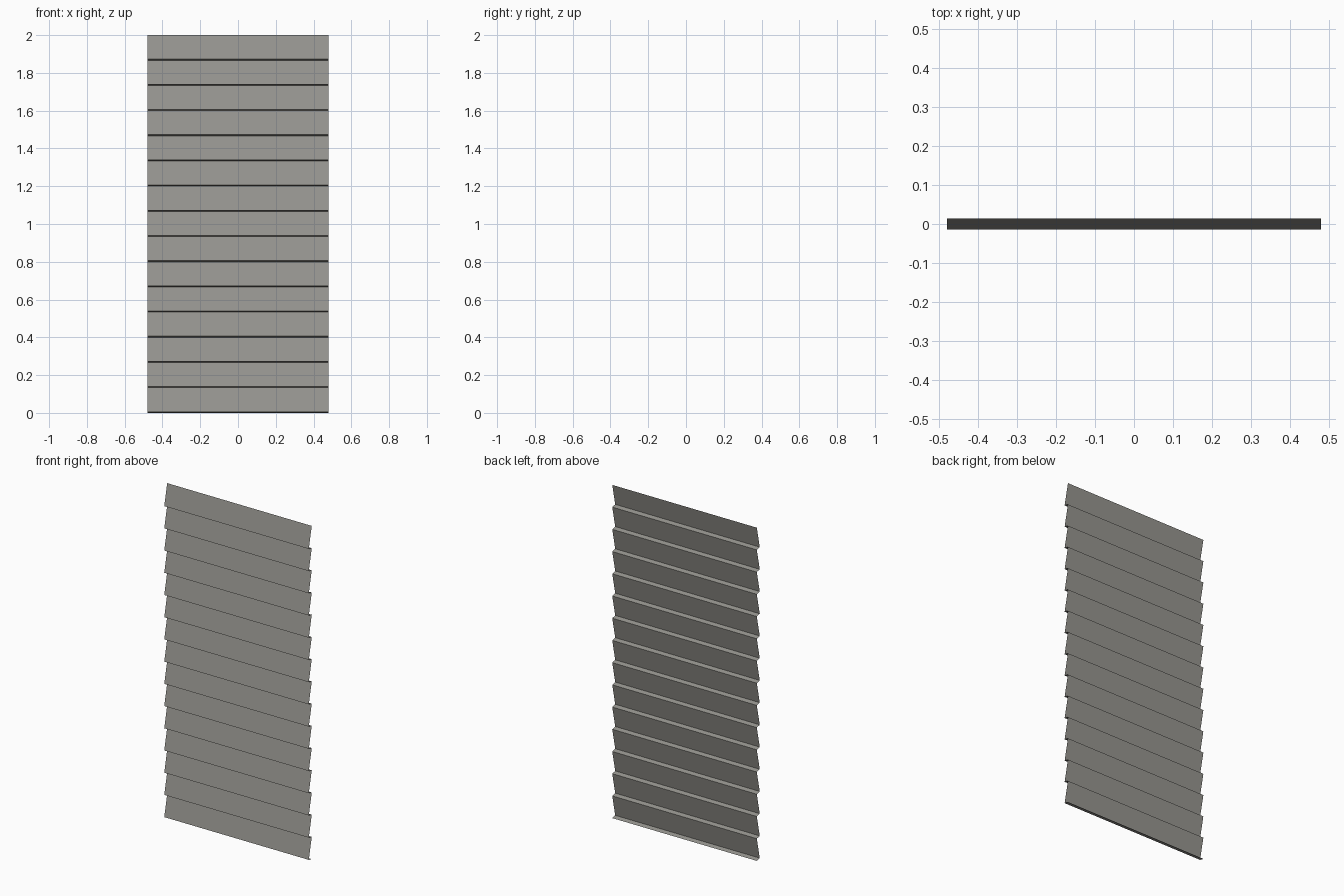
import bpy, bmesh

if "Cube" in bpy.data.objects:
    bpy.data.objects.remove(bpy.data.objects["Cube"])

COURSES = 15          # overlapping boards
PITCH = 2.0 / COURSES
HALF_W = 0.48
DEPTH = 0.014
LIP_DROP = 0.006

mat = bpy.data.materials.new("warm grey siding")
mat.diffuse_color = (0.31, 0.305, 0.28, 1)
mat.use_nodes = True
mat.node_tree.nodes["Principled BSDF"].inputs["Base Color"].default_value = mat.diffuse_color

# Saw-tooth profile: each course has an undercut lip and a leaning board face
profile = [(DEPTH, 0.0)]
for k in range(COURSES):
    profile += [(-DEPTH, k * PITCH + LIP_DROP), (DEPTH, (k + 1) * PITCH)]

# Sweep the open profile across the width (single sheet, no end caps)
bm = bmesh.new()
left = [bm.verts.new((-HALF_W, y, z)) for y, z in profile]
right = [bm.verts.new((HALF_W, y, z)) for y, z in profile]
for i in range(len(profile) - 1):
    bm.faces.new((left[i], right[i], right[i + 1], left[i + 1]))

mesh = bpy.data.meshes.new("clapboard_siding")
bm.to_mesh(mesh)
bm.free()
mesh.materials.append(mat)
siding = bpy.data.objects.new("clapboard_siding", mesh)
bpy.context.collection.objects.link(siding)
